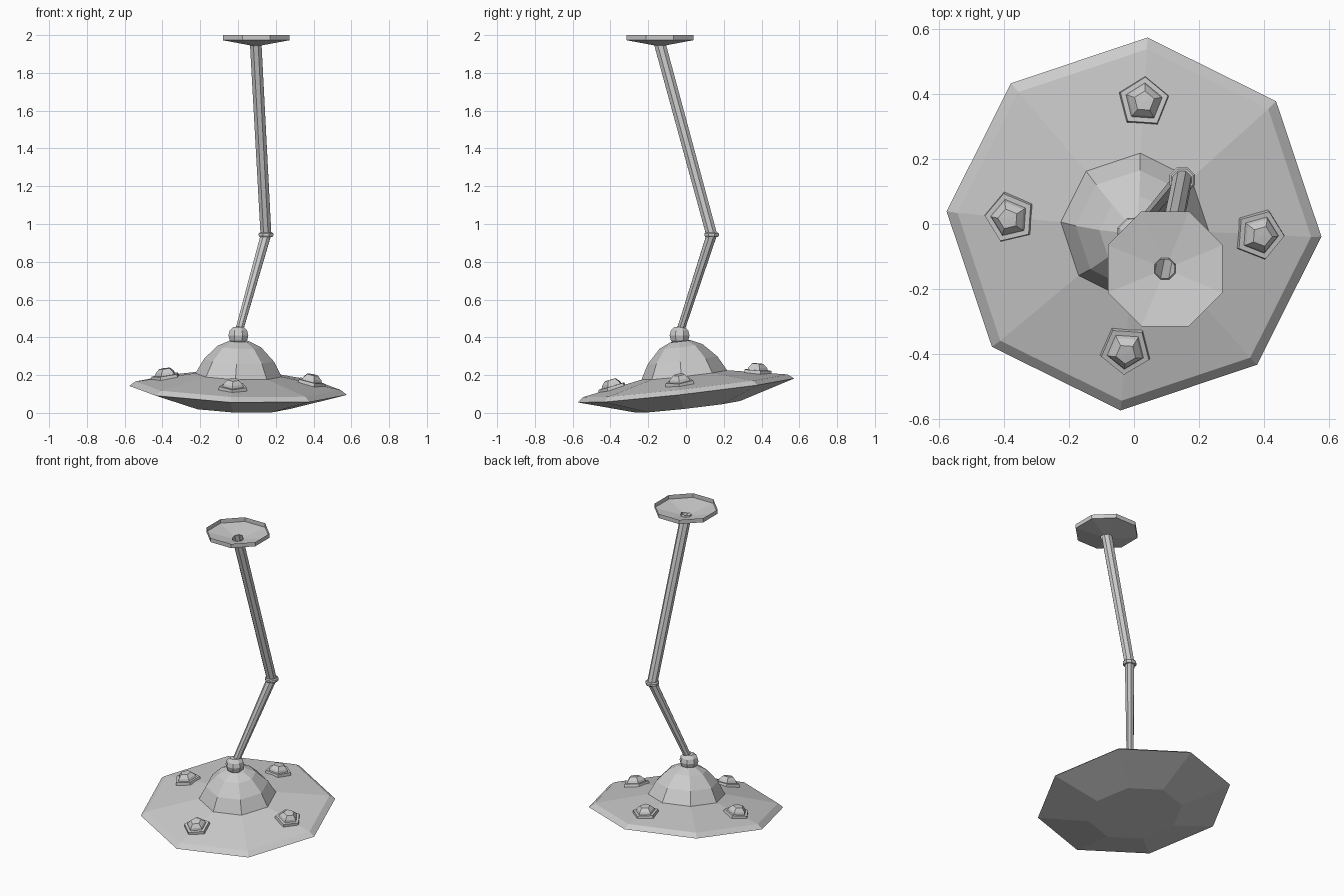
import bpy, bmesh
from math import sin, cos, pi, radians
from mathutils import Matrix, Vector

if "Cube" in bpy.data.objects:
    bpy.data.objects.remove(bpy.data.objects["Cube"])


def lathe(name, profile, sides, matrix, phase=0.0):
    """Spin (radius, height) points into a low-poly solid; radius 0 closes an end."""
    bm = bmesh.new()
    rings = []
    for r, h in profile:
        if r == 0:
            rings.append([bm.verts.new(matrix @ Vector((0, 0, h)))])
        else:
            rings.append([bm.verts.new(matrix @ Vector((
                r * cos(phase + 2 * pi * i / sides),
                r * sin(phase + 2 * pi * i / sides), h))) for i in range(sides)])
    for a, b in zip(rings, rings[1:]):
        for i in range(sides):
            j = (i + 1) % sides
            quad = [a[i % len(a)], a[j % len(a)], b[j % len(b)], b[i % len(b)]]
            bm.faces.new(list(dict.fromkeys(quad)))
    bmesh.ops.recalc_face_normals(bm, faces=bm.faces)
    mesh = bpy.data.meshes.new(name)
    bm.to_mesh(mesh)
    bm.free()
    obj = bpy.data.objects.new(name, mesh)
    bpy.context.collection.objects.link(obj)
    return obj


def rod(name, start, end, r0, r1):
    """Open tapered eight-sided tube between two points."""
    start, end = Vector(start), Vector(end)
    d = end - start
    m = Matrix.Translation(start) @ Vector((0, 0, 1)).rotation_difference(d).to_matrix().to_4x4()
    return lathe(name, [(r0, 0), (r1, d.length)], 8, m, radians(22.5))


# Tilted frame shared by the disc, dome and lamps
normal = Vector((0.034, -0.113, 1))
tilt = Matrix.Translation((0, 0, 0.119)) @ \
    Vector((0, 0, 1)).rotation_difference(normal).to_matrix().to_4x4()
turn = radians(-4)

# Saucer disc
lathe("saucer_disc", [(0, -0.087), (0.28, -0.087), (0.578, 0), (0.545, 0.025),
                      (0.23, 0.082), (0, 0.085)], 8, tilt, turn)

# Dome on top
lathe("dome", [(0.23, 0.08), (0.185, 0.162), (0.115, 0.234), (0.055, 0.262), (0, 0.264)],
      8, tilt, turn)

# Four pentagonal lamps lying on the sloping top
for k in range(4):
    m = tilt @ Matrix.Rotation(turn + k * pi / 2, 4, 'Z') \
        @ Matrix.Translation((0.383, 0, 0.05)) @ Matrix.Rotation(radians(10), 4, 'Y')
    lathe(f"lamp_{k + 1}", [(0, -0.003), (0.081, -0.003), (0.077, 0.017), (0.059, 0.017),
                            (0.053, 0.031), (0.032, 0.051), (0, 0.052)], 5, m)

# Ball joint
ball = Vector((0.002, -0.034, 0.41))
lathe("ball_joint", [(0, -0.047), (0.03, -0.045), (0.05, -0.026), (0.057, 0),
                     (0.05, 0.026), (0.03, 0.045), (0, 0.047)], 8,
      Matrix.Translation(ball), radians(22.5))

# Bent arm with an elbow collar
elbow = Vector((0.148, 0.136, 0.943))
mount = Vector((0.094, -0.138, 1.952))
rod("lower_arm", ball + Vector((0.005, 0.006, 0.03)), elbow, 0.022, 0.029)
rod("upper_arm", elbow, mount, 0.031, 0.033)
lathe("elbow_collar", [(0, -0.012), (0.036, -0.012), (0.042, -0.004), (0.042, 0.006),
                       (0.036, 0.012), (0, 0.012)], 8,
      Matrix.Translation(elbow), radians(22.5))

# Open ceiling plate: thin shallow funnel with a rim
lathe("ceiling_plate", [(0.191, 2.0), (0.191, 1.973), (0.035, 1.946)], 8,
      Matrix.Translation((0.096, -0.138, 0)), radians(22.5))
